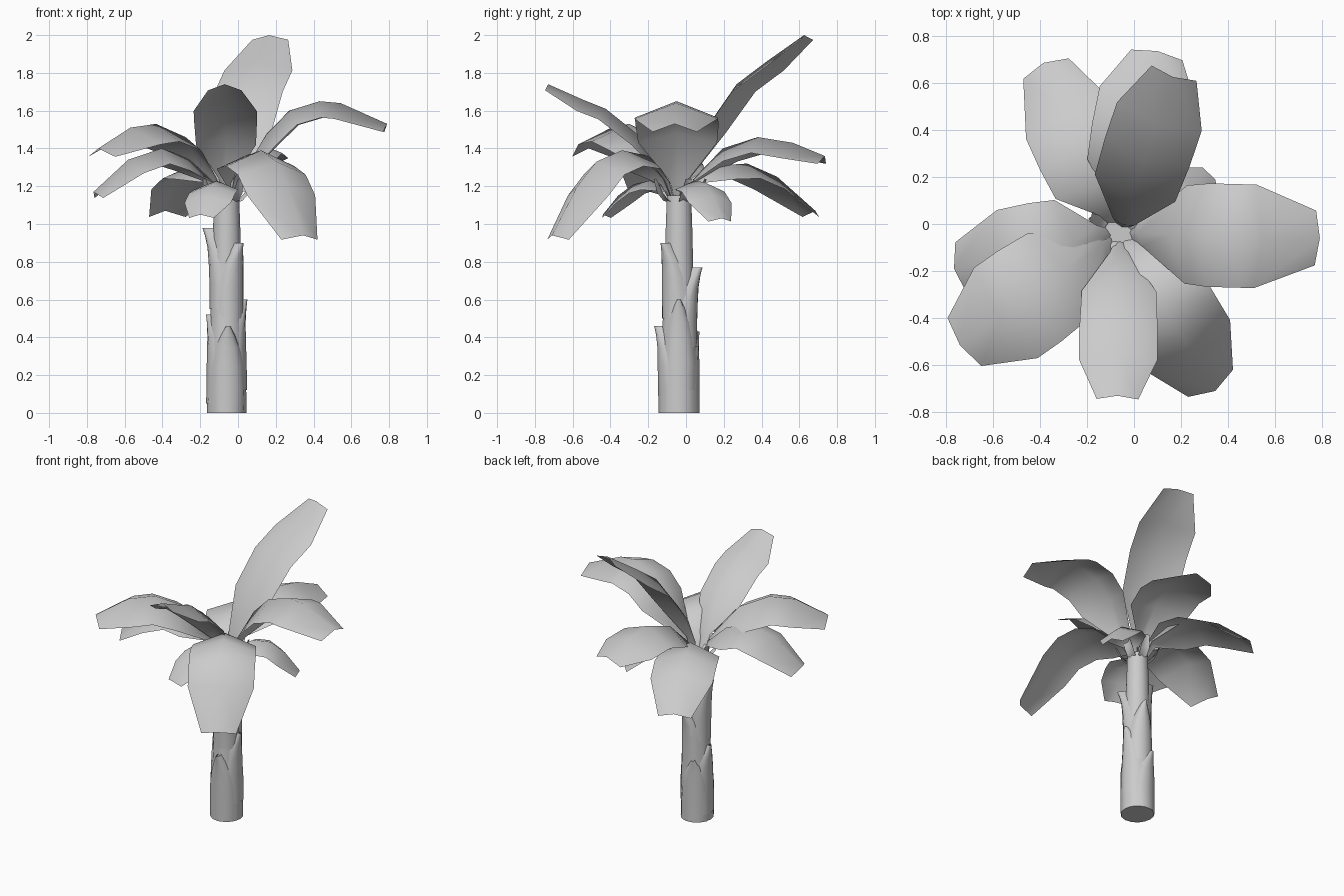
import bpy, math
from mathutils import Vector

if "Cube" in bpy.data.objects:
    bpy.data.objects.remove(bpy.data.objects["Cube"])

AXIS = Vector((-0.06, -0.037, 0))


def make(name, verts, faces):
    me = bpy.data.meshes.new(name)
    me.from_pydata(verts, [], faces)
    me.polygons.foreach_set("use_smooth", [True] * len(faces))
    me.update()
    ob = bpy.data.objects.new(name, me)
    bpy.context.collection.objects.link(ob)
    return ob


def grid_faces(rows, cols):
    return [(r * cols + c, r * cols + c + 1, (r + 1) * cols + c + 1, (r + 1) * cols + c)
            for r in range(rows - 1) for c in range(cols - 1)]


# Leaf: ridge-folded blade along an arching midrib, path = (fraction to tip, z)
def leaf(name, tip, hw, path, fold=0.4):
    out = Vector((tip[0], tip[1], 0)) - AXIS
    side = Vector((-out.y, out.x, 0)).normalized()
    path = [(0.03, 1.1)] + path
    mids = [AXIS + out * t + Vector((0, 0, z)) for t, z in path]
    n = len(mids)
    factor = [0.1, 0.25, 0.95] + [1.0] * (n - 4) + [0.53]
    verts = []
    for i, m in enumerate(mids):
        tan = (mids[min(i + 1, n - 1)] - mids[max(i - 1, 0)]).normalized()
        up = tan.cross(side)
        if up.z < 0:
            up = -up
        w = hw * factor[i]
        for s in (-1, 0, 1):
            verts.append(m + side * s * w - up * abs(s) * w * fold)
    return make(name, verts, grid_faces(n, 3))


# Trunk core
RINGS = [(0, 0.105), (0.25, 0.102), (0.45, 0.09), (0.75, 0.077), (0.95, 0.073), (1.15, 0.066)]
N = 14
tv, tf = [], []
for z, r in RINGS:
    tv += [AXIS + Vector((r * math.cos(a), r * math.sin(a), z))
           for a in (2 * math.pi * k / N for k in range(N))]
for i in range(len(RINGS) - 1):
    tf += [(i * N + k, i * N + (k + 1) % N, (i + 1) * N + (k + 1) % N, (i + 1) * N + k)
           for k in range(N)]
tf += [tuple(reversed(range(N))), tuple(range(len(tv) - N, len(tv)))]
trunk = make("trunk", tv, tf)
bpy.context.view_layer.objects.active = trunk
trunk.select_set(True)
bpy.ops.object.shade_smooth_by_angle(angle=math.radians(50))


def trunk_radius(z):
    for (z0, r0), (z1, r1) in zip(RINGS, RINGS[1:]):
        if z <= z1:
            return r0 + (r1 - r0) * (z - z0) / (z1 - z0)
    return RINGS[-1][1]


# Old leaf sheaths wrapped around the trunk, ending in a flared point
def sheath(name, angle, z0, z1, flare):
    verts = []
    prof = [(0, 75, 0), (0.3, 80, 0.15), (0.55, 66, 0.3), (0.75, 46, 0.45), (0.9, 24, 0.72), (1, 7, 1)]
    for t, half, k in prof:
        z = z0 + (z1 - z0) * t
        base = trunk_radius(z)
        r = base + (flare - base) * k
        for c in range(-3, 4):
            a = math.radians(angle + half * c / 3)
            f = abs(c) / 3
            rr = (r + 0.004) * (1 - f ** 3) + (base - 0.003) * f ** 3
            verts.append(AXIS + Vector((rr * math.cos(a), rr * math.sin(a), z)))
    return make(name, verts, grid_faces(len(prof), 7))


for i, s in enumerate([(180, 0.55, 0.98, 0.125), (-48, 0.5, 0.9, 0.125), (75, 0.35, 0.77, 0.125),
                       (0, 0.12, 0.6, 0.106), (-85, 0.0, 0.46, 0.128), (180, 0.05, 0.52, 0.105),
                       (110, 0.0, 0.43, 0.11)]):
    sheath(f"sheath_{i + 1}", *s)

# Large and small crown leaves
leaf("leaf_upright_back", (0.165, 0.625), 0.19,
     [(0.05, 1.25), (0.22, 1.51), (0.46, 1.74), (0.7, 1.86), (1, 2.0)], 0.3)
leaf("leaf_back", (0.1, 0.735), 0.21,
     [(0.1, 1.24), (0.3, 1.4), (0.54, 1.46), (0.78, 1.43), (1, 1.36)])
leaf("leaf_back_left", (-0.385, 0.685), 0.2,
     [(0.11, 1.23), (0.28, 1.31), (0.5, 1.32), (0.72, 1.25), (1, 1.07)])
leaf("leaf_right", (0.79, -0.06), 0.22,
     [(0.09, 1.25), (0.25, 1.48), (0.39, 1.6), (0.58, 1.65), (0.71, 1.64), (1, 1.53)])
leaf("leaf_front_right", (0.345, -0.71), 0.21,
     [(0.08, 1.22), (0.24, 1.36), (0.45, 1.39), (0.65, 1.33), (0.8, 1.2), (1, 0.94)])
leaf("leaf_front", (-0.07, -0.73), 0.167,
     [(0.1, 1.25), (0.29, 1.46), (0.56, 1.61), (0.74, 1.66), (1, 1.74)])
leaf("leaf_front_left", (-0.74, -0.515), 0.235,
     [(0.1, 1.25), (0.32, 1.46), (0.55, 1.53), (0.75, 1.51), (1, 1.4)])
leaf("leaf_left", (-0.765, -0.19), 0.205,
     [(0.1, 1.23), (0.28, 1.35), (0.49, 1.4), (0.74, 1.34), (1, 1.17)])
leaf("small_leaf_right", (0.345, 0.19), 0.13,
     [(0.13, 1.18), (0.36, 1.23), (0.6, 1.22), (0.8, 1.15), (1, 1.03)])
leaf("small_leaf_front", (-0.2, -0.44), 0.13,
     [(0.13, 1.18), (0.38, 1.23), (0.6, 1.21), (0.8, 1.15), (1, 1.05)])

# Short stubs around the crown
for i, deg in enumerate((20, 75, 150, 215, 300)):
    a = math.radians(deg)
    leaf(f"crown_stub_{i + 1}", (AXIS.x + 0.14 * math.cos(a), AXIS.y + 0.14 * math.sin(a)), 0.03,
         [(0.3, 1.12), (0.5, 1.13), (0.75, 1.17), (1, 1.24)])
